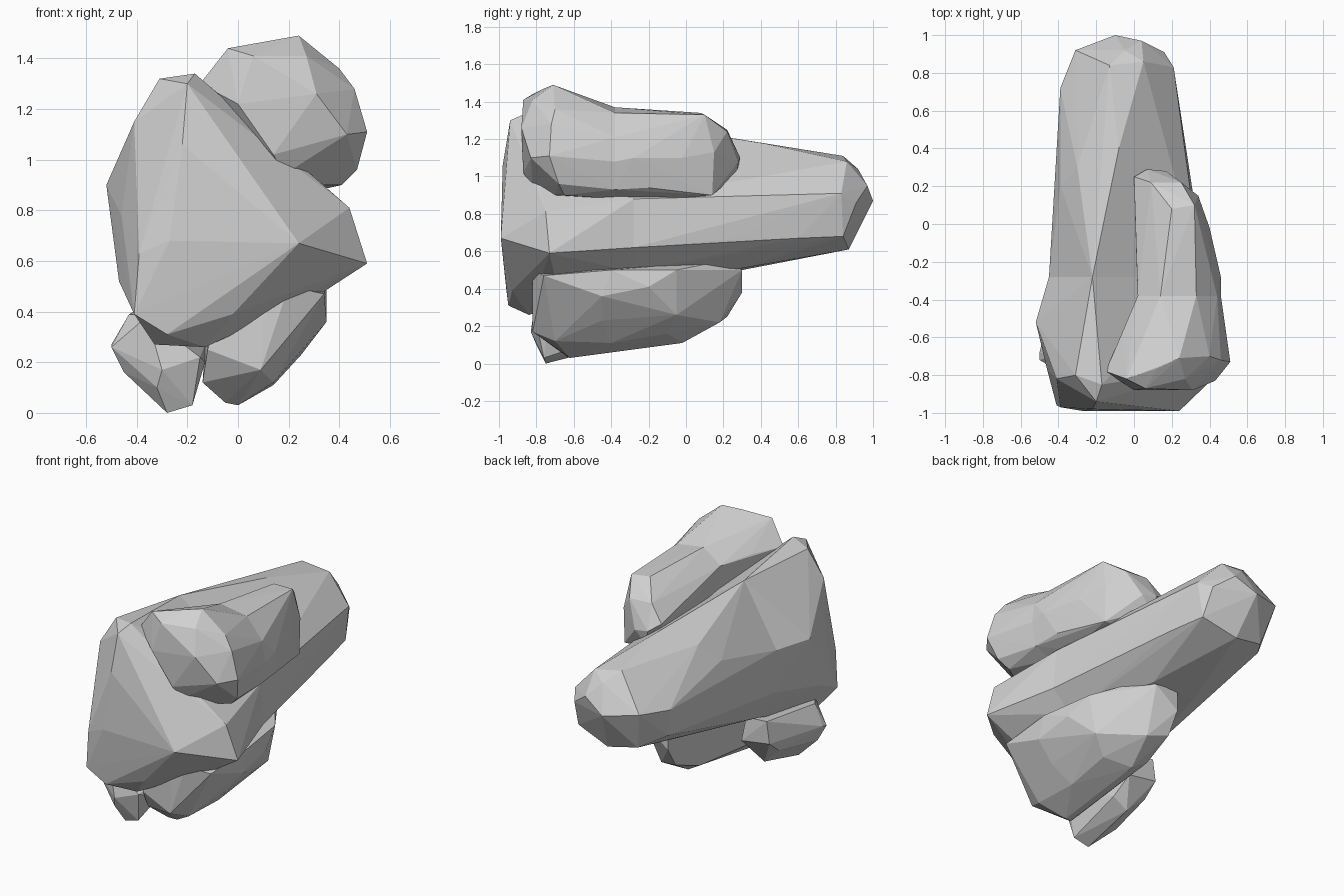
import bpy
import bmesh
from mathutils import Vector

default_cube = bpy.data.objects.get("Cube")
if default_cube:
    bpy.data.objects.remove(default_cube, do_unlink=True)

# One pale grey for all the stone
stone = bpy.data.materials.new("pale_grey_stone")
stone.use_nodes = True
grey = (0.64, 0.64, 0.64, 1.0)
stone.diffuse_color = grey
stone.node_tree.nodes["Principled BSDF"].inputs["Base Color"].default_value = grey


def add_lump(bm, corners):
    """Wrap one faceted lump around its corner points, given in hundredths."""
    verts = [bm.verts.new(Vector(corner) / 100) for corner in corners]
    hull = bmesh.ops.convex_hull(bm, input=verts, use_existing_faces=False)
    buried = set(hull["geom_interior"]) | set(hull["geom_unused"])
    loose = [item for item in buried if isinstance(item, bmesh.types.BMVert)]
    bmesh.ops.delete(bm, geom=loose, context="VERTS")


def weld_at_waist(bm, waist_y):
    """Open the two lumps where they meet and join them into one skin."""
    caps = [face for face in bm.faces
            if all(abs(vert.co.y - waist_y) < 0.001 for vert in face.verts)]
    bmesh.ops.delete(bm, geom=caps, context="FACES")
    bmesh.ops.remove_doubles(bm, verts=bm.verts[:], dist=0.001)


def make_rock(name, *lumps, waist=()):
    """Build a flat shaded rock; its lumps share the flat ring of waist points."""
    bm = bmesh.new()
    for corners in lumps:
        add_lump(bm, corners + list(waist))
    if waist:
        weld_at_waist(bm, waist[0][1] / 100)
    bmesh.ops.recalc_face_normals(bm, faces=bm.faces[:])
    mesh = bpy.data.meshes.new(name)
    bm.to_mesh(mesh)
    bm.free()
    mesh.materials.append(stone)
    rock = bpy.data.objects.new(name, mesh)
    bpy.context.collection.objects.link(rock)
    return rock


# Long main boulder: broad blunt front, pinched waist, rounded tapering back
boulder_waist = [
    (-22, -28, 129), (-45, -28, 90), (-43, -28, 62), (-32, -28, 43),
    (-8, -28, 42), (25, -28, 49), (38, -28, 62), (36, -28, 88),
]
boulder_front = [
    (-20, -94, 130), (-17, -85, 134), (-31, -80, 132), (-41, -82, 115),
    (-52, -52, 90), (-46, -77, 78), (-22, -98, 106), (-27, -99, 68),
    (-39, -97, 63), (-6, -97, 90), (10, -98, 65), (24, -99, 67),
    (24, -86, 55), (51, -73, 59), (44, -75, 81), (31, -70, 46),
    (-28, -95, 31), (-33, -84, 27), (-13, -84, 26), (-41, -96, 39),
    (-2, -93, 39), (-47, -70, 52),
]
boulder_back = [
    (-8, 40, 118), (-39, 20, 100), (-30, 30, 112), (-40, 10, 66),
    (33, 0, 77), (30, 20, 66), (23, 60, 91), (21, 83, 91),
    (23, 60, 67), (18, 84, 68), (10, 30, 51), (-20, 30, 50),
    (-5, 87, 61), (-25, 85, 65), (-39, 72, 88), (-36, 70, 70),
    (-31, 92, 90), (-10, 100, 87), (4, 97, 95), (16, 91, 86),
    (-13, 84, 111), (5, 86, 108), (-5, 92, 104),
]
make_rock("main_boulder", boulder_front, boulder_back, waist=boulder_waist)

# Upper rock: a tall front lump running into a lower, ridged back lump
upper_waist = [
    (2, -38, 128), (14, -38, 137), (33, -38, 134), (44, -38, 121),
    (46, -38, 108), (43, -38, 93), (32, -38, 88), (6, -38, 98),
]
upper_front = [
    (-15, -78, 130), (-4, -82, 144), (6, -87, 141), (24, -71, 149),
    (13, -76, 147), (27, -82, 141), (40, -70, 136), (46, -72, 128),
    (51, -73, 111), (47, -68, 96), (41, -65, 90), (33, -70, 90),
    (18, -82, 94), (14, -87, 102), (31, -88, 126), (0, -88, 122),
    (43, -83, 110), (-6, -58, 130),
]
upper_back = [
    (0, 25, 115), (1, -10, 118), (7, 29, 110), (17, 28, 108),
    (34, 15, 113), (20, 8, 134), (32, 10, 133), (9, 22, 125),
    (25, 22, 124), (40, -2, 110), (46, -28, 110), (34, 14, 90),
    (10, 27, 101), (8, 15, 91), (30, -20, 87), (42, -20, 94),
]
make_rock("upper_rock", upper_front, upper_back, waist=upper_waist)

# Lower rock under the boulder, slanting beneath and narrow at the back
lower_corners = [
    (0, -62, 3), (-5, -64, 4), (-14, -72, 12), (-12, -80, 25),
    (10, -82, 38), (14, -70, 12), (9, -82, 17), (14, -40, 11),
    (0, -40, 7), (0, -2, 11), (15, -10, 16), (25, -45, 23),
    (25, -5, 26), (35, -45, 36), (34, -20, 41), (34, -76, 47),
    (35, -40, 50), (30, -5, 50), (12, 20, 55), (8, 30, 50),
    (-8, 30, 52), (-8, 30, 38), (5, 18, 22), (-8, 22, 25),
    (-10, 0, 17), (-12, -50, 40), (-5, -80, 45), (20, -82, 50),
]
make_rock("lower_rock", lower_corners)

# Small stone wedged under the front corner
small_corners = [
    (-28, -75, 0), (-18, -76, 3), (-13, -74, 20), (-13, -60, 27),
    (-32, -80, 10), (-30, -83, 17), (-45, -70, 16), (-50, -72, 26),
    (-50, -68, 27), (-43, -70, 39), (-36, -80, 38), (-15, -80, 22),
    (-28, -40, 9), (-40, -38, 20), (-40, -28, 28), (-38, -28, 42),
    (-20, -28, 25), (-22, -30, 40), (-18, -40, 15),
]
make_rock("small_stone", small_corners)
